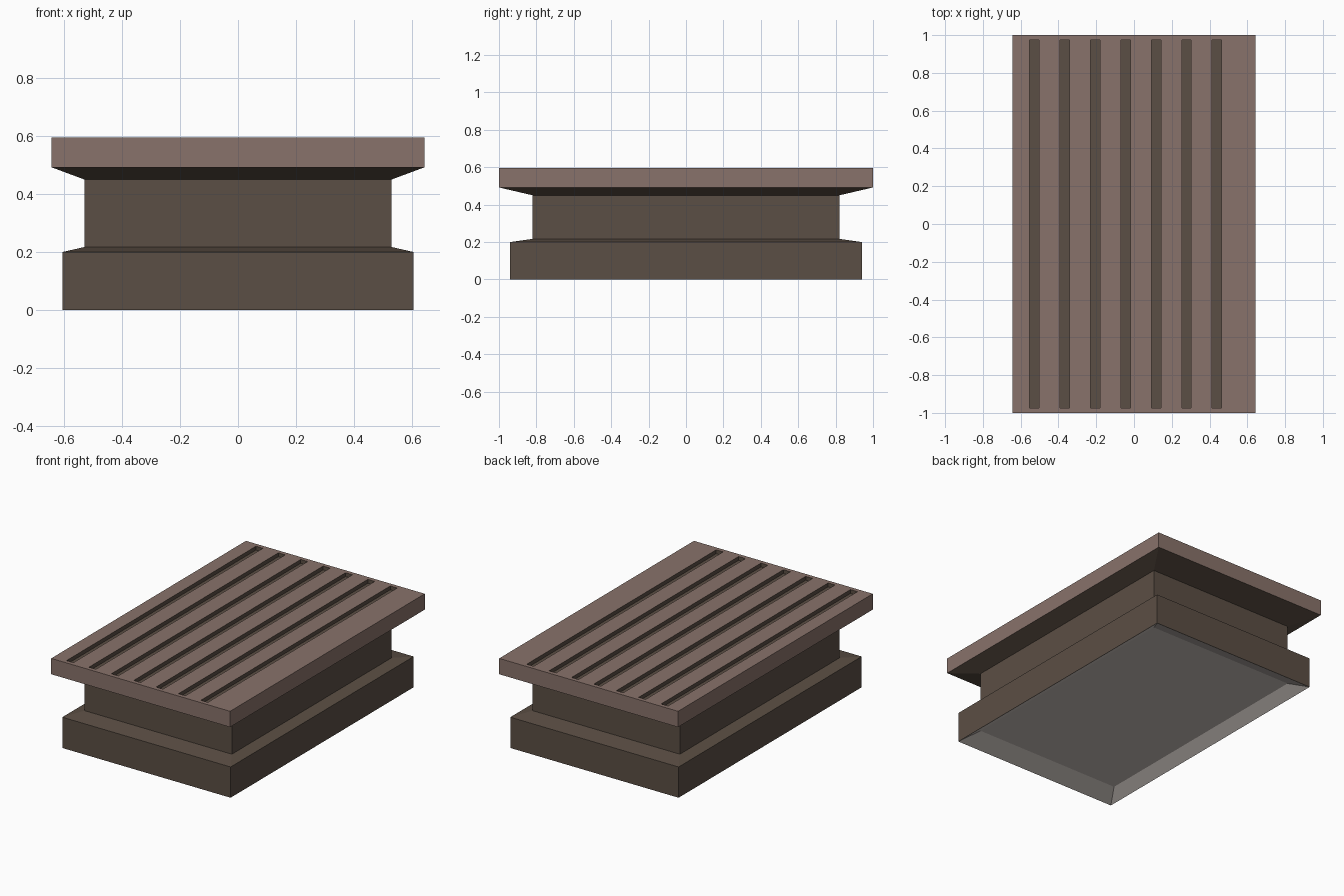
import bpy
import bmesh

if "Cube" in bpy.data.objects:
    bpy.data.objects.remove(bpy.data.objects["Cube"])


def material(name, rgb):
    m = bpy.data.materials.new(name)
    m.diffuse_color = (*rgb, 1.0)
    m.use_nodes = True
    m.node_tree.nodes["Principled BSDF"].inputs["Base Color"].default_value = m.diffuse_color
    return m


DARK = material("dark brown", (0.105, 0.077, 0.058))
LIGHT = material("light brown", (0.25, 0.17, 0.145))
GREY = material("pale grey", (0.58, 0.53, 0.50))


def quad(bm, pts, mat):
    f = bm.faces.new([bm.verts.new(p) for p in pts])
    f.material_index = mat


def ring(hx, hy, z):
    return [(-hx, -hy, z), (hx, -hy, z), (hx, hy, z), (-hx, hy, z)]


def loft(bm, profile):
    """Join rectangular rings; each entry is half x, half y, z, material of the band above."""
    for (ax, ay, az, mat), (bx, by, bz, _) in zip(profile, profile[1:]):
        a, b = ring(ax, ay, az), ring(bx, by, bz)
        for i in range(4):
            j = (i + 1) % 4
            quad(bm, [a[i], a[j], b[j], b[i]], mat)


def finish(bm, name, mats):
    bmesh.ops.remove_doubles(bm, verts=bm.verts[:], dist=0.0001)
    me = bpy.data.meshes.new(name)
    bm.to_mesh(me)
    bm.free()
    for m in mats:
        me.materials.append(m)
    ob = bpy.data.objects.new(name, me)
    bpy.context.collection.objects.link(ob)


# Pedestal: recessed underside, base block, sloped ledge, narrower waist
bm = bmesh.new()
quad(bm, ring(0.53, 0.82, 0.05)[::-1], 1)
loft(bm, [(0.53, 0.82, 0.05, 1), (0.605, 0.94, 0.0, 0), (0.605, 0.94, 0.2, 0),
          (0.53, 0.82, 0.217, 0), (0.53, 0.82, 0.45, 0)])
finish(bm, "pedestal", [DARK, GREY])

# Top slab: flared underside and straight rim
HX, HY, TOP, FLOOR = 0.643, 1.0, 0.595, 0.57
bm = bmesh.new()
loft(bm, [(0.53, 0.82, 0.45, 0), (HX, HY, 0.492, 1), (HX, HY, TOP, 1)])

# Slab top with seven long grooves cut into it
END, HALF = 0.973, 0.025
centres = [-0.527 + 0.161 * i for i in range(7)]
xs = [-HX] + [c + s for c in centres for s in (-HALF, HALF)] + [HX]
ys = [-HY, -END, END, HY]
for i, (x0, x1) in enumerate(zip(xs, xs[1:])):
    for j, (y0, y1) in enumerate(zip(ys, ys[1:])):
        c = [(x0, y0), (x1, y0), (x1, y1), (x0, y1)]
        if i % 2 and j == 1:
            quad(bm, [(x, y, FLOOR) for x, y in c], 0)
            for k in range(4):
                p, q = c[k], c[(k + 1) % 4]
                quad(bm, [(*q, FLOOR), (*p, FLOOR), (*p, TOP), (*q, TOP)], 0)
        else:
            quad(bm, [(x, y, TOP) for x, y in c], 1)
finish(bm, "grooved_top", [DARK, LIGHT])
